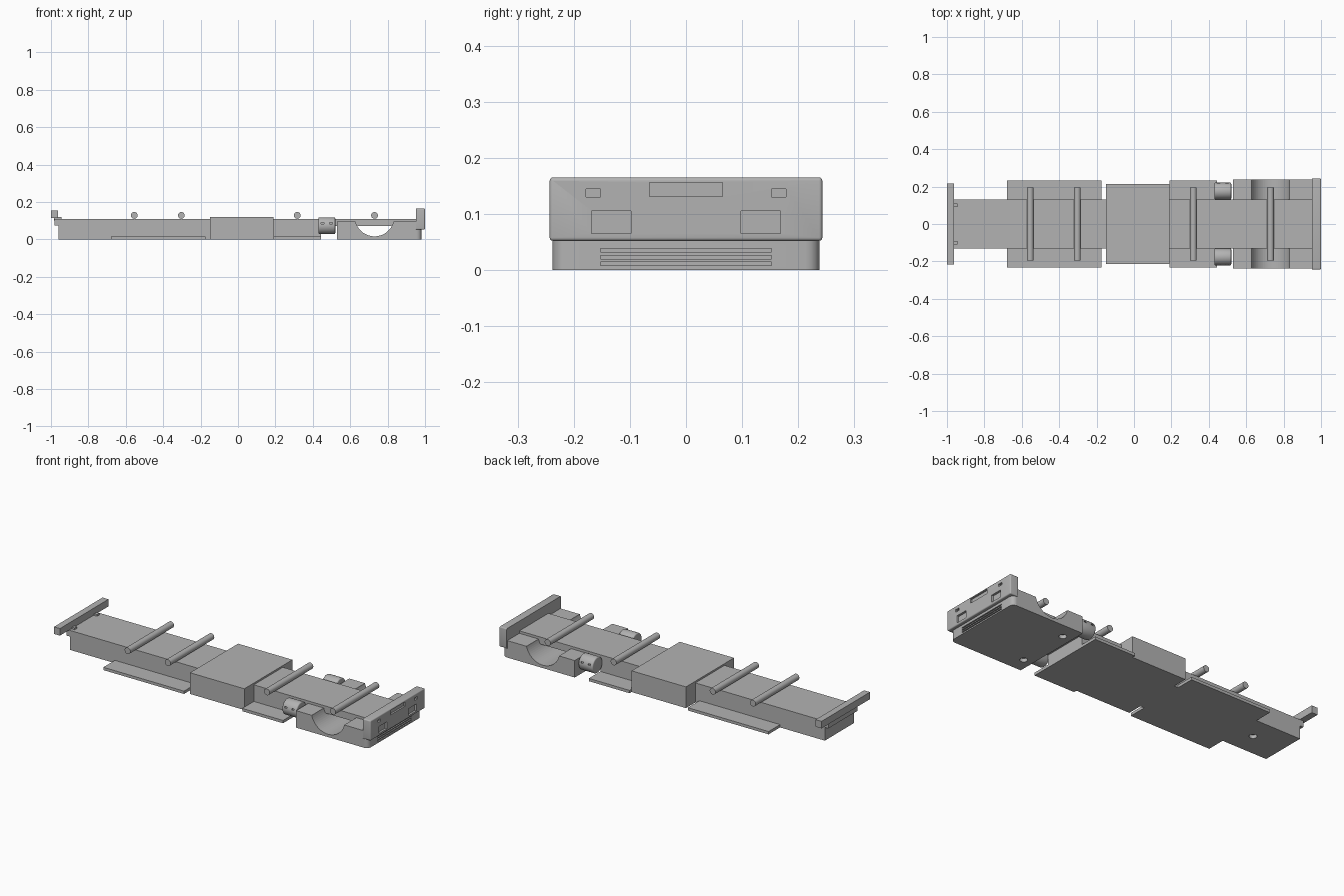
import bpy, bmesh, math
from mathutils import Matrix, Vector

old = bpy.data.objects.get("Cube")
if old:
    bpy.data.objects.remove(old, do_unlink=True)

grey = bpy.data.materials.new("grey_plastic")
grey.use_nodes = True
colour = (0.45, 0.45, 0.45, 1)
grey.diffuse_color = colour
grey.node_tree.nodes["Principled BSDF"].inputs["Base Color"].default_value = colour


def finish(name, bm):
    mesh = bpy.data.meshes.new(name)
    bmesh.ops.recalc_face_normals(bm, faces=bm.faces)
    bm.to_mesh(mesh)
    bm.free()
    mesh.materials.append(grey)
    ob = bpy.data.objects.new(name, mesh)
    bpy.context.collection.objects.link(ob)
    return ob


def box(name, x, y, z, bevel=0, edge_rule=None):
    """Box from (min, max) ranges, with optional rounding of chosen edges."""
    bm = bmesh.new()
    bmesh.ops.create_cube(bm, size=1)
    for v in bm.verts:
        v.co = Vector(r[0] if c < 0 else r[1] for c, r in zip(v.co, (x, y, z)))
    if bevel:
        edges = [e for e in bm.edges if edge_rule is None or edge_rule(e)]
        bmesh.ops.bevel(bm, geom=edges, offset=bevel, segments=4, profile=0.5, affect='EDGES')
    return finish(name, bm)


def cylinder(name, centre, radius, length, axis, bevel=0, sides=32):
    bm = bmesh.new()
    turn = {'X': Matrix.Rotation(math.pi / 2, 4, 'Y'),
            'Y': Matrix.Rotation(math.pi / 2, 4, 'X'),
            'Z': Matrix.Identity(4)}[axis]
    bmesh.ops.create_cone(bm, cap_ends=True, segments=sides, radius1=radius, radius2=radius,
                          depth=length, matrix=Matrix.Translation(centre) @ turn)
    if bevel:
        rims = [e for e in bm.edges if any(len(f.verts) > 4 for f in e.link_faces)]
        bmesh.ops.bevel(bm, geom=rims, offset=bevel, segments=3, profile=0.5, affect='EDGES')
    return finish(name, bm)


def cut(target, cutters):
    for c in cutters:
        c.hide_render = True
        c.hide_viewport = True
        c.display_type = 'WIRE'
        mod = target.modifiers.new(c.name, 'BOOLEAN')
        mod.operation = 'DIFFERENCE'
        mod.solver = 'EXACT'
        mod.object = c


def smooth(ob):
    bpy.ops.object.select_all(action='DESELECT')
    ob.select_set(True)
    bpy.context.view_layer.objects.active = ob
    bpy.ops.object.shade_smooth_by_angle(angle=math.radians(35))


def sym(half):
    return (-half, half)


# Central frame: full height at the rear, a thin bridge at the front
frame = box("main_frame", (-0.96, 0.445), sym(0.13), (0, 0.11))
cut(frame, [cylinder(f"frame_hole_cutter_{i}", (x, 0, 0), 0.02, 0.04, 'Z')
            for i, x in enumerate((-0.767, 0.24))])
box("front_bridge", (0.445, 0.955), sym(0.13), (0.07, 0.11))
box("middle_box", (-0.15, 0.19), sym(0.215), (0, 0.12))

# Low side plates
box("rear_side_plate", (-0.68, -0.175), sym(0.233), (0, 0.016))
box("front_side_plate", (0.19, 0.445), sym(0.233), (0, 0.016))

# Axles
for i, x in enumerate((-0.555, -0.303, 0.317, 0.73)):
    smooth(cylinder(f"axle_{i + 1}", (x, 0, 0.128), 0.018, 0.39, 'Y'))

# Front fender block with a wheel trough
block = box("front_fender_block", (0.53, 0.955), sym(0.238), (0, 0.096))
cut(block, [cylinder("wheel_trough_cutter", (0.73, 0, 0.121), 0.105, 0.6, 'Y', sides=64)]
    + [cylinder(f"block_hole_cutter_{s}", (0.585, s * 0.15, 0), 0.02, 0.04, 'Z') for s in (-1, 1)])
smooth(block)

# Lower bumper with rounded front corners and slots
lower = box("lower_bumper", (0.95, 0.981), sym(0.238), (0, 0.055), 0.025,
            lambda e: all(v.co.x > 0.97 for v in e.verts)
            and abs(e.verts[0].co.y - e.verts[1].co.y) < 0.01)
cut(lower, [box(f"slot_cutter_{i}", (0.972, 1.1), sym(0.152), (z, z + 0.006))
            for i, z in enumerate((0.008, 0.02, 0.032))])
smooth(lower)

# Upper bumper with recessed lamps and a centre panel
upper = box("upper_bumper", (0.952, 1.0), sym(0.243), (0.052, 0.165), 0.006,
            lambda e: any(v.co.x > 0.97 for v in e.verts))
recesses = [box("panel_cutter", (0.99, 1.1), sym(0.065), (0.131, 0.156))]
for s in (-1, 1):
    for part, inner, outer, low, high in (("lamp", 0.098, 0.168, 0.065, 0.105),
                                          ("marker", 0.152, 0.178, 0.13, 0.144)):
        recesses.append(box(f"{part}_cutter_{s}", (0.988, 1.1),
                            sorted((s * inner, s * outer)), (low, high)))
cut(upper, recesses)
smooth(upper)

# Rear bumper, its mounting step and brackets
box("rear_bumper", (-1.0, -0.963), sym(0.217), (0.113, 0.153))
box("rear_step", (-0.982, -0.96), sym(0.13), (0.075, 0.11))
for side, s in (("left", 1), ("right", -1)):
    box(f"rear_bracket_{side}", (-0.985, -0.945), sorted((s * 0.09, s * 0.11)), (0.1, 0.12))

# Side tanks with strap notches
for side, s in (("left", 1), ("right", -1)):
    tank = cylinder(f"tank_{side}", (0.475, s * 0.176, 0.073), 0.045, 0.09, 'X', 0.006)
    cut(tank, [box(f"notch_cutter_{side}_{i}", (x, x + 0.014),
                   sorted((s * 0.205, s * 0.3)), (0.082, 0.09))
               for i, x in enumerate((0.445, 0.49))])
    smooth(tank)
